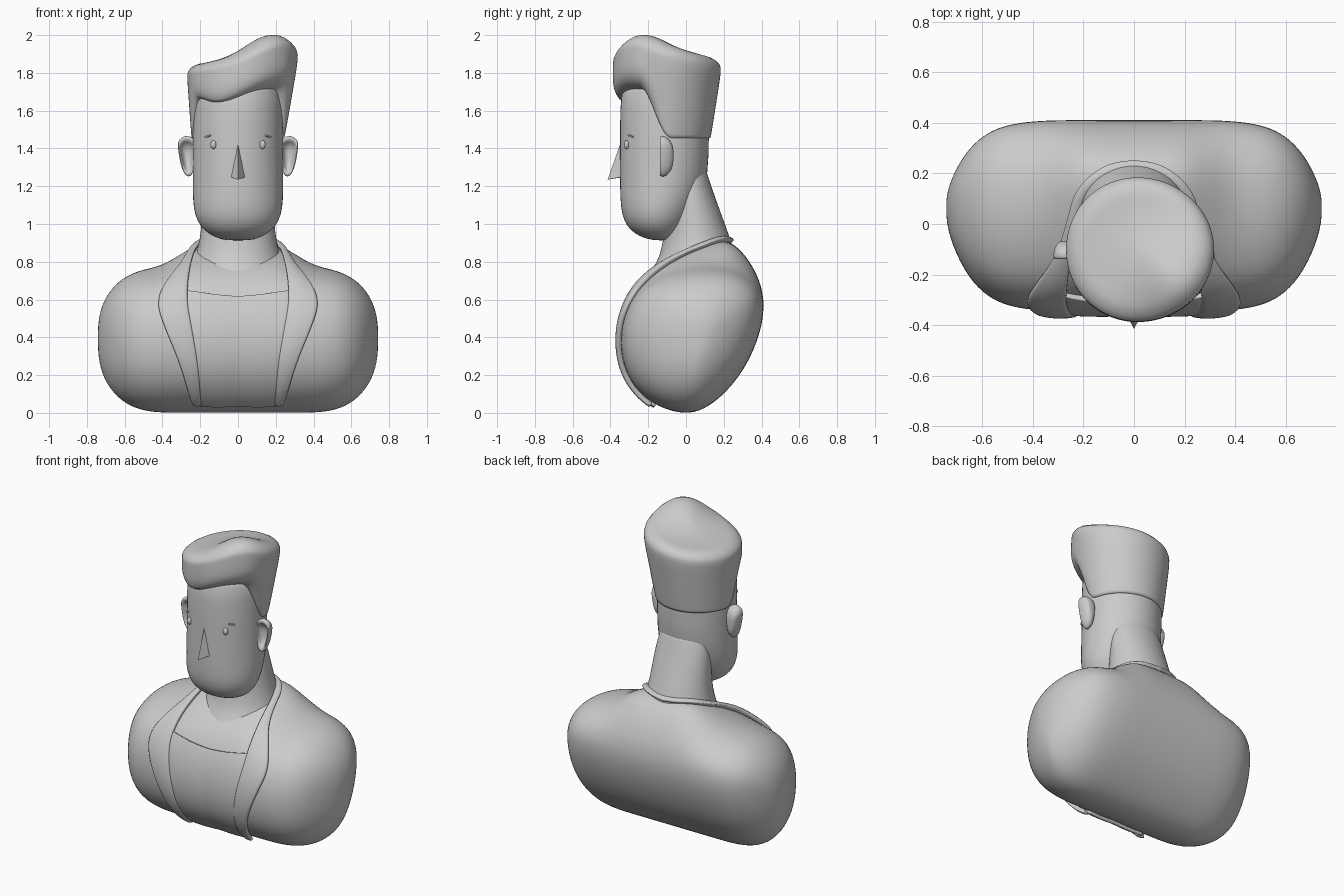
import bpy, bmesh, math
from mathutils import Vector
from mathutils.bvhtree import BVHTree

if "Cube" in bpy.data.objects:
    bpy.data.objects.remove(bpy.data.objects["Cube"])


def finish(name, bm, subsurf=0, smooth=True):
    bmesh.ops.recalc_face_normals(bm, faces=bm.faces)
    me = bpy.data.meshes.new(name)
    bm.to_mesh(me)
    bm.free()
    for p in me.polygons:
        p.use_smooth = smooth
    ob = bpy.data.objects.new(name, me)
    bpy.context.collection.objects.link(ob)
    if subsurf:
        m = ob.modifiers.new("Subsurf", 'SUBSURF')
        m.levels = m.render_levels = subsurf
    return ob


def loft(name, rings, subsurf=0):
    """Skin a list of equal-length point rings and cap both ends."""
    bm = bmesh.new()
    vs = [[bm.verts.new(p) for p in r] for r in rings]
    n = len(rings[0])
    for a, b in zip(vs, vs[1:]):
        for i in range(n):
            j = (i + 1) % n
            bm.faces.new((a[i], a[j], b[j], b[i]))
    bm.faces.new(vs[0])
    bm.faces.new(vs[-1])
    return finish(name, bm, subsurf)


def oval(z, rx, y0, y1, n=24):
    cy, ry = (y0 + y1) / 2, (y1 - y0) / 2
    return [(rx * math.cos(2 * math.pi * i / n), cy + ry * math.sin(2 * math.pi * i / n), z)
            for i in range(n)]


def smoothstep(a, b, x):
    t = min(1, max(0, (x - a) / (b - a)))
    return t * t * (3 - 2 * t)


def mix(a, b, t):
    return a + (b - a) * t


# Torso: side-on sections lofted across x, with a raised neck slope in the middle
mid = [(-.03, .0), (-.18, .05), (-.3, .17), (-.345, .33), (-.335, .5), (-.27, .67),
       (-.14, .79), (.05, .875), (.21, .92), (.295, .85), (.37, .74), (.415, .6),
       (.395, .43), (.31, .23), (.18, .08), (.07, .01)]
shoulder = list(mid)
shoulder[5:11] = [(-.27, .63), (-.17, .705), (-.02, .755), (.13, .768), (.26, .75), (.36, .69)]
half = [(.1, 1, 1), (.2, 1, 1), (.3, 1, 1), (.4, 1, .99), (.5, .975, .95), (.58, .9, .86),
        (.65, .765, .69), (.705, .57, .44), (.735, .34, .22), (.742, .12, .08)]
stations = [(-x, s, t) for x, s, t in reversed(half)] + half
rings = []
for x, sz, sy in stations:
    w = smoothstep(.16, .45, abs(x))
    cy = .065
    rings.append([(x, cy + 1.015 * sy * (mix(a[0], b[0], w) - cy),
                   .395 + 1.015 * sz * (mix(a[1], b[1], w) - .395))
                  for a, b in zip(mid, shoulder)])
torso = loft("jacket_body", rings, 2)
bpy.context.view_layer.update()
tree = BVHTree.FromObject(torso, bpy.context.evaluated_depsgraph_get())


def chaikin(pts, times=2):
    for _ in range(times):
        out = [pts[0]]
        for a, b in zip(pts, pts[1:]):
            out += [a.lerp(b, .25), a.lerp(b, .75)]
        pts = out + [pts[-1]]
    return pts


def cloth(name, inner, outer, lift, thick, cols=8):
    """Mirrored strip of cloth snapped onto the torso between two edges."""
    inner, outer = (chaikin([Vector(p) for p in e]) for e in (inner, outer))
    bm = bmesh.new()
    grid = []
    for a, b in zip(inner, outer):
        row = []
        for c in range(cols + 1):
            t = c / cols
            p = a.lerp(b, t)
            p.z = mix(a.z, b.z, t * t)
            co, no, _, _ = tree.find_nearest(p)
            q = co + no * lift * (1 + .5 * math.sin(math.pi * t))
            if abs(p.x) < 1e-5:
                q.x = 0
            row.append(bm.verts.new(q))
        grid.append(row)
    for r, s in zip(grid, grid[1:]):
        for i in range(cols):
            bm.faces.new((r[i], r[i + 1], s[i + 1], s[i]))
    ob = finish(name, bm)
    m = ob.modifiers.new("Mirror", 'MIRROR')
    m.merge_threshold = .002
    m = ob.modifiers.new("Solidify", 'SOLIDIFY')
    m.thickness, m.offset = thick, 0
    m = ob.modifiers.new("Subsurf", 'SUBSURF')
    m.levels = m.render_levels = 1
    return ob


# Lapels running up the chest and joining as a collar behind the neck
cloth("lapel_collar",
      [(.195, -.18, .05), (.21, -.33, .25), (.24, -.35, .43), (.268, -.32, .58), (.265, -.25, .7),
       (.25, -.13, .8), (.235, 0, .87), (.2, .12, .91), (.1, .2, .93), (0, .21, .94)],
      [(.235, -.18, .05), (.3, -.33, .25), (.38, -.35, .43), (.435, -.31, .58), (.385, -.24, .71),
       (.31, -.13, .8), (.265, 0, .86), (.225, .14, .89), (.11, .235, .92), (0, .25, .91)],
      .012, .026)

# Shirt front with a low round neckline
cloth("shirt_front",
      [(0, -.16, .04), (0, -.33, .25), (0, -.35, .43), (0, -.32, .56), (0, -.3, .615)],
      [(.21, -.16, .04), (.23, -.33, .25), (.26, -.35, .43), (.28, -.32, .58), (.28, -.28, .65)],
      .008, .022)

# Neck leaning forward into the head
loft("neck", [oval(*r) for r in ((.6, .26, -.26, .2), (.72, .255, -.215, .25),
                                 (.8, .238, -.15, .27), (.88, .212, -.13, .25), (.96, .198, -.115, .222),
                                 (1.08, .188, -.1, .178), (1.18, .18, -.1, .142), (1.25, .165, -.1, .118),
                                 (1.32, .14, -.1, .1))], 1)

# Head: upright barrel with a rounded chin
loft("head", [oval(*r) for r in ((.913, .05, -.16, -.08), (.921, .1, -.21, -.055), (.946, .155, -.27, -.025),
                                 (.988, .203, -.315, .01), (1.05, .232, -.342, .045), (1.13, .242, -.35, .08),
                                 (1.24, .242, -.352, .12), (1.5, .242, -.352, .126), (1.72, .237, -.35, .12),
                                 (1.78, .2, -.3, .08))], 1)


# Swept-up hair: walls rise from the hairline to a rim, then close over a tilted top
def hair_top(x, y):
    peak = math.exp(-((x - .165) ** 2 + (y + .22) ** 2) / (2 * .125 ** 2))
    return 1.872 + .12 * x + .112 * peak


N = 64
walls = [(0, -.1, -.1), (0, .02, .05), (.1, .12, .55), (.25, .3, .9), (.45, .5, 1.05),
         (.7, .78, 1.02), (.9, .97, .98), (1, .98, .93)]
tops = (.85, .7, .5, .3, .1)
rings = [[] for _ in walls + list(tops)]
for i in range(N):
    a = 2 * math.pi * i / N
    dx, dy = math.sin(a), -math.cos(a)
    phi = abs(math.degrees(math.atan2(dx, -dy)))
    front = 1 - smoothstep(50, 95, phi)
    brow = 1.65 + .085 * smoothstep(-.5, .7, dx) + .03 * smoothstep(-.5, -1, dx)
    low = mix(brow, 1.45, smoothstep(58, 98, phi))
    rx, ry = .015 + (.295 + .01 * dx) * dx, -.1 + .287 * dy
    zr = hair_top(rx * .93, ry * .93) - .03
    bx, by = .247 * dx, -.115 + .244 * dy
    for k, (t, back_r, front_r) in enumerate(walls):
        f = mix(back_r, front_r, front)
        rings[k].append((mix(bx, rx, f), mix(by, ry, f), mix(low, zr, t)))
    for k, s in enumerate(tops):
        x, y = .015 + (rx - .015) * s, -.1 + (ry + .1) * s
        rings[len(walls) + k].append((x, y, hair_top(x, y)))
loft("hair", rings, 1)

# Ears: cupped discs facing forward
outline = [(.22, 1.44), (.255, 1.468), (.295, 1.465), (.322, 1.437), (.316, 1.38),
           (.302, 1.305), (.282, 1.258), (.255, 1.245), (.23, 1.28), (.222, 1.36)]
for side, sx in (("left", -1), ("right", 1)):
    rings = []
    for s, y in ((.2, -.066), (.55, -.07), (.85, -.088), (1, -.112), (1, -.132), (.92, -.14),
                 (.74, -.136), (.58, -.112), (.2, -.1)):
        rings.append([(sx * (.27 + (x - .27) * s), y, 1.365 + (z - 1.365) * s) for x, z in outline])
    loft(side + "_ear", rings, 2)

# Eyes and short eyebrows
for side, sx in (("left", -1), ("right", 1)):
    bm = bmesh.new()
    bmesh.ops.create_uvsphere(bm, u_segments=16, v_segments=10, radius=1)
    ob = finish(side + "_eye", bm)
    ob.location, ob.scale = (sx * .13, -.314, 1.42), (.016, .014, .023)
    bm = bmesh.new()
    bmesh.ops.create_cube(bm, size=1)
    ob = finish(side + "_eyebrow", bm, smooth=False)
    ob.location, ob.scale = (sx * .16, -.293, 1.465), (.036, .012, .008)
    ob.rotation_euler = (0, sx * .25, sx * .72)

# Nose: sharp flat-sided wedge
bm = bmesh.new()
top, tip, l, r, back = (bm.verts.new(p) for p in ((0, -.346, 1.43), (0, -.415, 1.235), (-.042, -.335, 1.25),
                                                  (.042, -.335, 1.25), (0, -.32, 1.25)))
for f in ((top, l, tip), (top, tip, r), (tip, l, back), (tip, back, r), (top, back, l), (top, r, back)):
    bm.faces.new(f)
finish("nose", bm, smooth=False)
